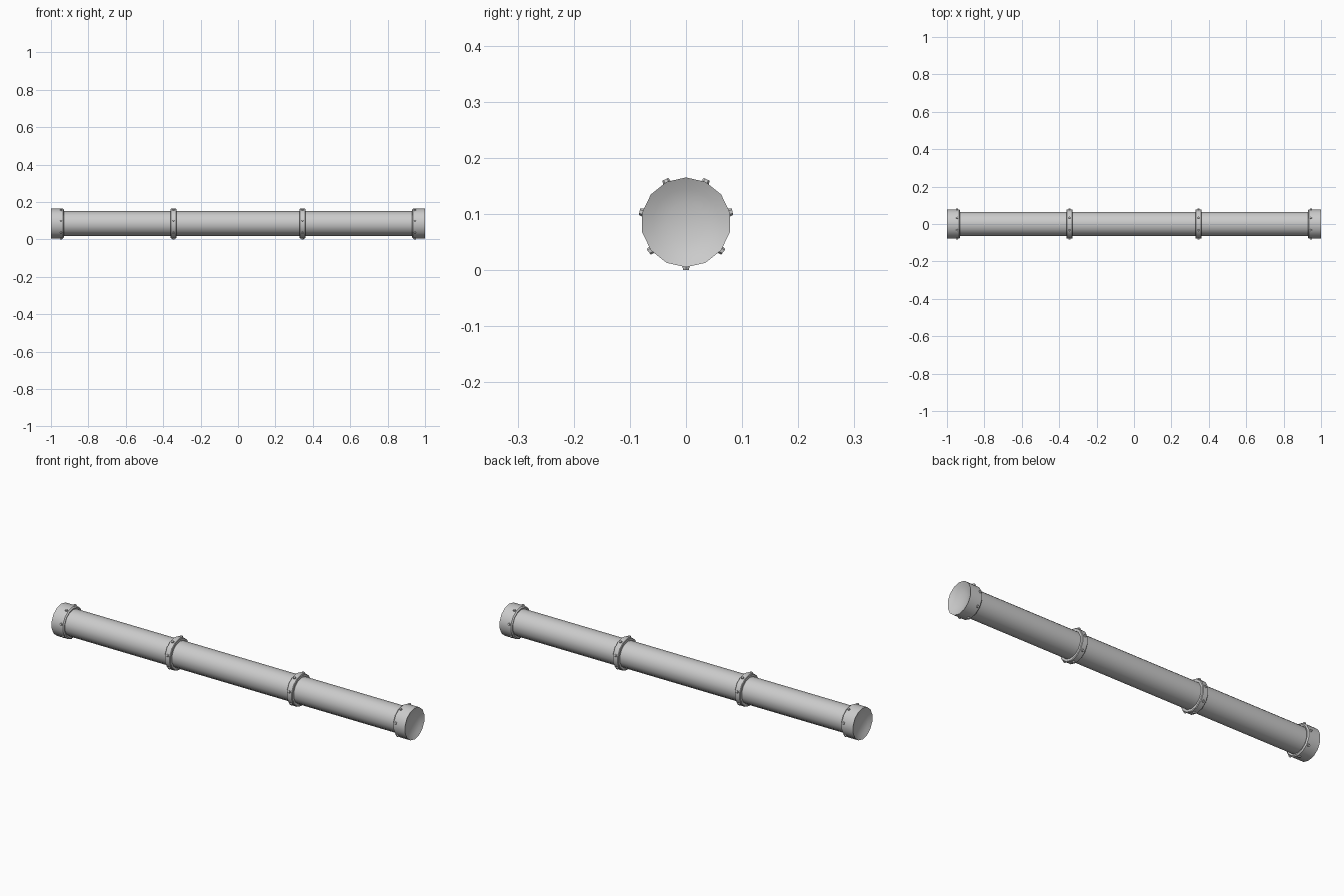
import bpy, math
from mathutils import Vector, Matrix

if "Cube" in bpy.data.objects:
    bpy.data.objects.remove(bpy.data.objects["Cube"])

SIDES = 14
CZ = 0.085          # height of the pipe axis


def finish(ob, angle=40):
    bpy.ops.object.select_all(action='DESELECT')
    ob.select_set(True)
    bpy.context.view_layer.objects.active = ob
    bpy.ops.object.shade_smooth_by_angle(angle=math.radians(angle))


def lathe(name, profile, closed=False):
    """Spin (x, radius) points around the pipe axis; radius 0 makes a pole."""
    verts, faces, rings = [], [], []
    for x, r in profile:
        n = 1 if r == 0 else SIDES
        rings.append([len(verts) + i for i in range(n)])
        for i in range(n):
            a = math.pi / 2 + 2 * math.pi * i / SIDES
            verts.append((x, r * math.cos(a), CZ + r * math.sin(a)))
    pairs = list(zip(rings, rings[1:]))
    if closed:
        pairs.append((rings[-1], rings[0]))
    for p, q in pairs:
        for i in range(SIDES):
            j = (i + 1) % SIDES
            f = [p[i % len(p)], p[j % len(p)], q[j % len(q)], q[i % len(q)]]
            faces.append(list(dict.fromkeys(f)))
    me = bpy.data.meshes.new(name)
    me.from_pydata(verts, [], faces)
    ob = bpy.data.objects.new(name, me)
    bpy.context.collection.objects.link(ob)
    bpy.context.view_layer.objects.active = ob
    ob.select_set(True)
    bpy.ops.object.mode_set(mode='EDIT')
    bpy.ops.mesh.select_all(action='SELECT')
    bpy.ops.mesh.normals_make_consistent(inside=False)
    bpy.ops.object.mode_set(mode='OBJECT')
    finish(ob)
    return ob


def bolts(name, x):
    """Seven small bolt heads on every other corner of a collar."""
    for k in range(7):
        a = -math.pi / 2 + 2 * math.pi * k / 7
        d = Vector((0, math.cos(a), math.sin(a)))
        bpy.ops.mesh.primitive_cone_add(vertices=6, radius1=0.008, radius2=0.006, depth=0.010)
        ob = bpy.context.object
        ob.name = f"{name}_bolt_{k + 1}"
        rot = Vector((0, 0, 1)).rotation_difference(d).to_matrix().to_4x4()
        ob.matrix_world = Matrix.Translation(Vector((x, 0, CZ)) + d * 0.080) @ rot


# main pipe
lathe("pipe", [(-0.96, 0.066), (0.96, 0.066)])

for s, side in ((-1, "left"), (1, "right")):
    # end cap with a shallow dished face
    lathe(side + "_end_cap", [(s * x, r) for x, r in (
        (0.935, 0.064), (0.930, 0.074), (0.936, 0.080), (1.0, 0.080),
        (0.990, 0.060), (0.983, 0.035), (0.980, 0))])
    bolts(side + "_end_cap", s * 0.946)

    # middle clamp ring
    c = s * 0.345
    lathe(side + "_clamp_ring", [(c - 0.016, 0.064), (c - 0.016, 0.077),
          (c - 0.013, 0.080), (c + 0.013, 0.080), (c + 0.016, 0.077),
          (c + 0.016, 0.064)], closed=True)
    bolts(side + "_clamp_ring", c)
